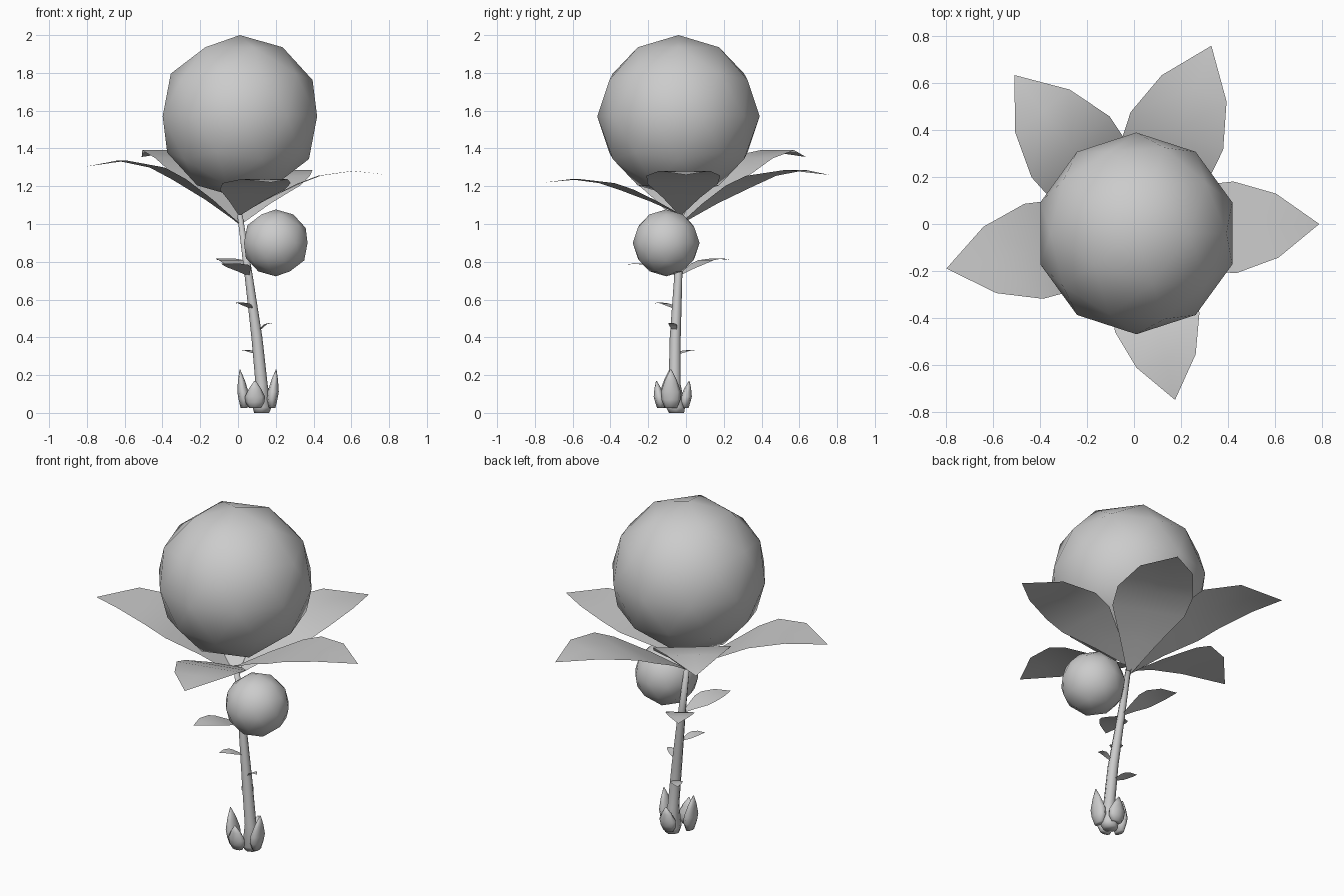
import bpy, bmesh, math
from mathutils import Vector, Matrix

if "Cube" in bpy.data.objects:
    bpy.data.objects.remove(bpy.data.objects["Cube"], do_unlink=True)

grey = bpy.data.materials.new("light_grey")
grey.use_nodes = True
COLOR = (0.6, 0.6, 0.6, 1)
grey.diffuse_color = COLOR
grey.node_tree.nodes["Principled BSDF"].inputs["Base Color"].default_value = COLOR


def finish(name, bm, closed=True):
    if closed:
        bmesh.ops.recalc_face_normals(bm, faces=bm.faces[:])
    for f in bm.faces:
        f.smooth = True
    me = bpy.data.meshes.new(name)
    bm.to_mesh(me)
    bm.free()
    me.materials.append(grey)
    ob = bpy.data.objects.new(name, me)
    bpy.context.collection.objects.link(ob)
    return ob


def ball(name, center, radius):
    bm = bmesh.new()
    bmesh.ops.create_icosphere(bm, subdivisions=2, radius=radius,
                               matrix=Matrix.Translation(center))
    finish(name, bm)


# Leaf outline: (fraction along, half width / length, fraction of rise)
LEAF = [(0, 0.012, 0), (0.2, 0.125, 0.42), (0.4, 0.24, 0.78),
        (0.54, 0.25, 0.98), (0.77, 0.175, 1.1)]


def leaf(name, root, tip):
    root, tip = Vector(root), Vector(tip)
    run = tip - root
    rise, run.z = run.z, 0
    side = Vector((-run.y, run.x, 0))
    bm = bmesh.new()
    rows = []
    for along, half, lift in LEAF:
        mid = root + run * along + Vector((0, 0, rise * lift))
        rows.append([bm.verts.new(mid + side * half * s) for s in (1, 0, -1)])
    end = bm.verts.new(tip)
    for a, b in zip(rows, rows[1:]):
        for i in (0, 1):
            bm.faces.new((a[i], a[i + 1], b[i + 1], b[i]))
    for i in (0, 1):
        bm.faces.new((rows[-1][i], rows[-1][i + 1], end))
    finish(name, bm, closed=False)


def tube(name, rings, sides):
    """Loft elliptical rings (center, x radius, y radius), cap both ends."""
    bm = bmesh.new()
    loops = []
    for c, rx, ry in rings:
        loops.append([bm.verts.new(Vector(c) + Vector((rx * math.cos(t), ry * math.sin(t), 0)))
                      for t in (math.tau * i / sides for i in range(sides))])
    for a, b in zip(loops, loops[1:]):
        for i in range(sides):
            j = (i + 1) % sides
            bm.faces.new((a[i], a[j], b[j], b[i]))
    bm.faces.new(loops[0])
    bm.faces.new(loops[-1])
    return finish(name, bm)


# Round fruits
ball("large_fruit", (0.01, -0.04, 1.57), 0.43)
ball("small_fruit", (0.2, -0.105, 0.9), 0.177)

# Stem, bent slightly and flared at the foot
tube("stem", [((x, y, z), r, r) for x, y, z, r in (
    (0.125, -0.05, 0, 0.04), (0.128, -0.055, 0.03, 0.05), (0.125, -0.06, 0.15, 0.032),
    (0.1, -0.057, 0.4, 0.029), (0.06, -0.042, 0.7, 0.022), (0.01, -0.03, 1.05, 0.014))], 8)

# Crown leaves under the large fruit
for name, root_z, tip in (
        ("left", 1.05, (0.79, 0, 1.26)), ("back_left", 1.0, (0.33, 0.76, 1.26)),
        ("back_right", 1.0, (-0.51, 0.635, 1.355)), ("right", 1.0, (-0.8, -0.19, 1.305)),
        ("front", 1.05, (0.175, -0.75, 1.22))):
    leaf("crown_leaf_" + name, (0.01, -0.03, root_z), tip)

# Small leaves along the stem
for i, (root, tip) in enumerate((
        ((0.055, -0.045, 0.725), (-0.07, -0.32, 0.785)),
        ((0.055, -0.04, 0.725), (-0.11, 0.23, 0.81)),
        ((0.08, -0.05, 0.545), (-0.01, -0.165, 0.58)),
        ((0.1, -0.055, 0.42), (0.185, -0.085, 0.47)),
        ((0.11, -0.055, 0.305), (0.02, 0.05, 0.33)))):
    leaf("stem_leaf_%d" % (i + 1), root, tip)

# Pointed buds around the foot: center, height, lean direction
for name, x, y, top, dx, dy in (
        ("right", 0.032, -0.085, 0.23, -1, 0), ("left", 0.18, -0.08, 0.23, 1, 0),
        ("front", 0.09, -0.135, 0.17, 0, -1), ("back", 0.12, -0.005, 0.17, 0, 1)):
    rings = []
    for frac, wide, lean in ((0, 0.6, 0), (0.22, 0.95, 0), (0.42, 1, 0.006),
                             (0.72, 0.6, 0.014), (1, 0.06, 0.022)):
        flat, broad = 0.03 * wide, 0.053 * wide
        rx, ry = (flat, broad) if dx else (broad, flat)
        center = (x + dx * lean, y + dy * lean, 0.025 + (top - 0.025) * frac)
        rings.append((center, rx, ry))
    tube("foot_bud_" + name, rings, 8)
